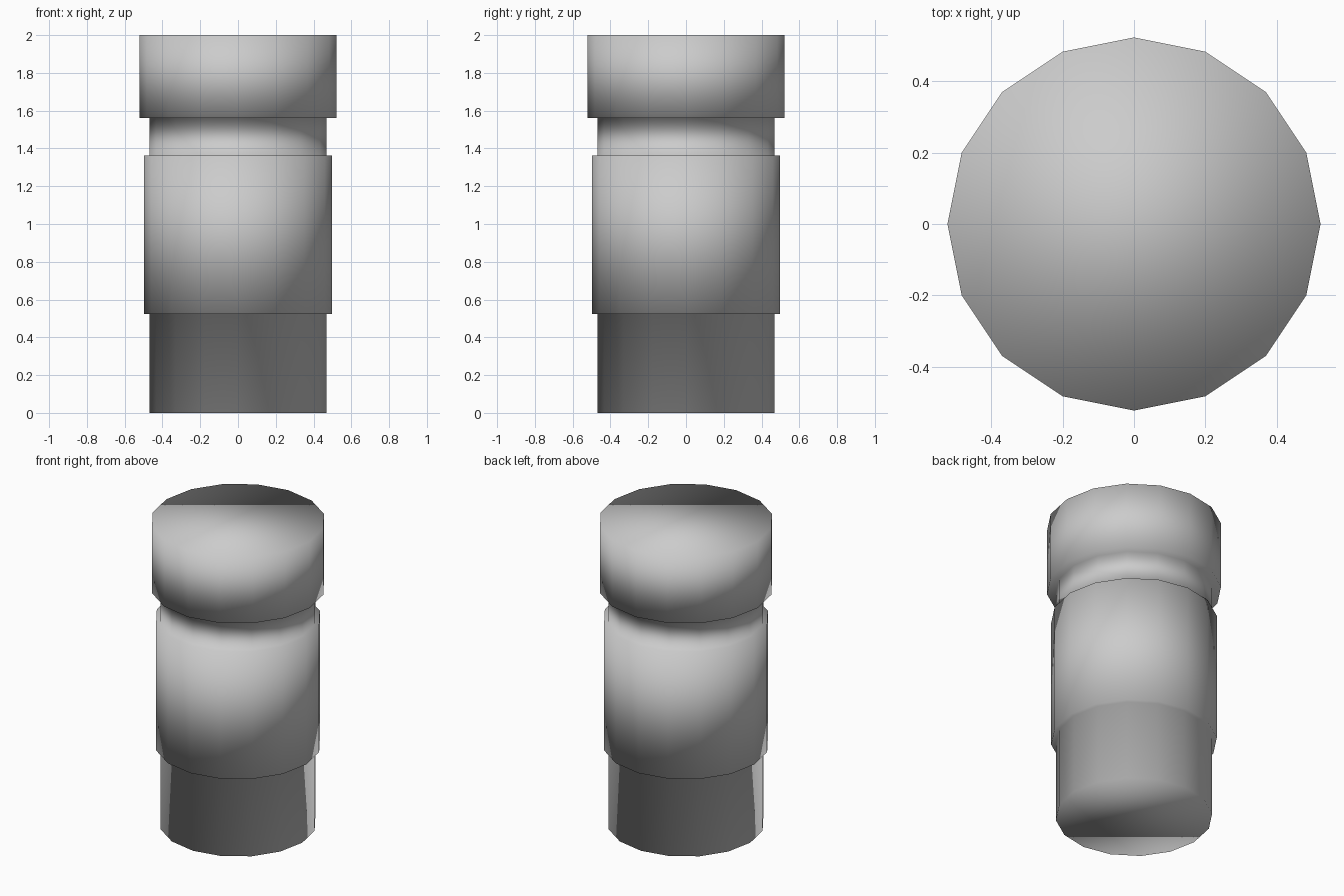
import bpy, bmesh, math

if "Cube" in bpy.data.objects:
    bpy.data.objects.remove(bpy.data.objects["Cube"])

SIDES = 16
# radius, height: base, wide body, neck, head
PROFILE = [(0.469, 0), (0.469, 0.523), (0.497, 0.523), (0.497, 1.363),
           (0.469, 1.363), (0.469, 1.562), (0.522, 1.562), (0.522, 2.0)]


def ring(bm, radius, z):
    return [bm.verts.new((radius * math.cos(2 * math.pi * i / SIDES),
                          radius * math.sin(2 * math.pi * i / SIDES), z))
            for i in range(SIDES)]


# Turned stepped column with closed ends
bm = bmesh.new()
rings = [ring(bm, r, z) for r, z in PROFILE]
for low, high in zip(rings, rings[1:]):
    for i in range(SIDES):
        j = (i + 1) % SIDES
        bm.faces.new((low[i], low[j], high[j], high[i]))
bm.faces.new(rings[0][::-1])
bm.faces.new(rings[-1])
bmesh.ops.recalc_face_normals(bm, faces=bm.faces[:])
for face in bm.faces:
    face.smooth = True

mesh = bpy.data.meshes.new("stepped_column")
bm.to_mesh(mesh)
bm.free()
column = bpy.data.objects.new("stepped_column", mesh)
bpy.context.collection.objects.link(column)
